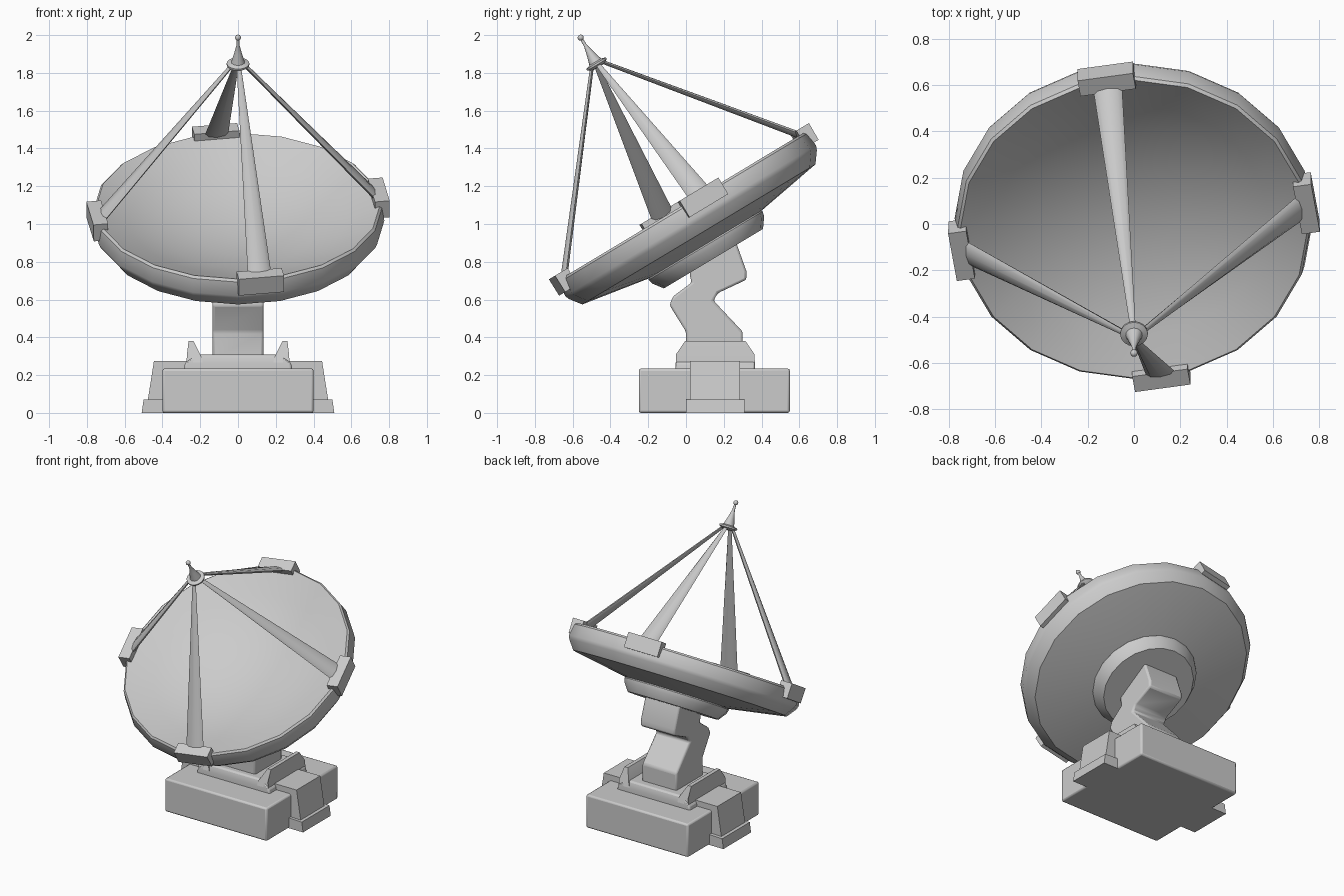
import bpy, bmesh, math
from mathutils import Matrix, Vector

if "Cube" in bpy.data.objects:
    bpy.data.objects.remove(bpy.data.objects["Cube"])

# Dish frame: local z is the dish axis, origin at the rim centre
DISH = Matrix.Translation((0, -0.022, 1.095)) @ Matrix.Rotation(math.radians(31), 4, 'X')


def finish(name, bm, matrix=None, bevel=0, angle=35):
    bmesh.ops.recalc_face_normals(bm, faces=bm.faces)
    me = bpy.data.meshes.new(name)
    bm.to_mesh(me)
    bm.free()
    ob = bpy.data.objects.new(name, me)
    bpy.context.collection.objects.link(ob)
    if matrix:
        ob.matrix_world = matrix
    if bevel:
        mod = ob.modifiers.new("bevel", 'BEVEL')
        mod.width, mod.segments, mod.limit_method = bevel, 2, 'ANGLE'
    bpy.ops.object.select_all(action='DESELECT')
    ob.select_set(True)
    bpy.context.view_layer.objects.active = ob
    bpy.ops.object.shade_smooth_by_angle(angle=math.radians(angle))
    return ob


def lathe(name, profile, sides, matrix):
    """Spin (radius, height) points around z; radius 0 makes a pole."""
    bm = bmesh.new()
    rings = []
    for r, z in profile:
        n = sides if r > 0 else 1
        rings.append([bm.verts.new((r * math.cos(math.tau * i / sides),
                                    r * math.sin(math.tau * i / sides), z)) for i in range(n)])
    for a, b in zip(rings, rings[1:]):
        for i in range(sides):
            j = (i + 1) % sides
            loop = [a[i % len(a)], a[j % len(a)], b[j % len(b)], b[i % len(b)]]
            bm.faces.new(list(dict.fromkeys(loop)))
    return finish(name, bm, matrix)


def loft(name, sections, matrix=None, bevel=0, angle=35):
    """Skin a closed solid through matching point loops."""
    bm = bmesh.new()
    loops = [[bm.verts.new(p) for p in s] for s in sections]
    n = len(loops[0])
    for a, b in zip(loops, loops[1:]):
        for i in range(n):
            j = (i + 1) % n
            bm.faces.new((a[i], a[j], b[j], b[i]))
    bm.faces.new(loops[0])
    bm.faces.new(loops[-1])
    return finish(name, bm, matrix, bevel, angle)


def rect(x0, x1, y0, y1, z):
    return [(x0, y0, z), (x1, y0, z), (x1, y1, z), (x0, y1, z)]


# Base block and stepped plate
loft("base_block", [rect(-.4, .4, -.25, .55, 0), rect(-.4, .4, -.25, .55, .235)], bevel=.012)
loft("turntable_plate", [rect(-.29, .29, -.055, .365, .22), rect(-.28, .28, -.055, .365, .265),
                         rect(-.22, .22, -.04, .35, .31)], bevel=.01)

# Side brackets, feet and upright lugs
for side, s in (("left", -1), ("right", 1)):
    loft(side + "_bracket", [[(s * x, y, z) for x, z in
         ((.25, .02), (.485, .02), (.445, .275), (.25, .275))] for y in (.02, .285)])
    loft(side + "_foot", [[(s * x, y, z) for x, z in
         ((.36, 0), (.51, 0), (.50, .07), (.36, .075))] for y in (0, .31)])
    loft(side + "_lug", [[(s * x, .155 + t * w, z) for x, z, w in
         ((.18, .24, .21), (.275, .24, .21), (.27, .31, .208), (.262, .38, .16),
          (.235, .38, .16), (.195, .30, .208))] for t in (-1, 1)])

# Zigzag pedestal arm, profile in the y-z plane
arm = [(0, .28), (0, .43), (-.087, .57), (-.07, .615), (.03, .69), (.02, .73), (.02, .82),
       (.24, .97), (.27, .89), (.32, .75), (.32, .705), (.17, .635), (.145, .595), (.30, .43), (.30, .28)]
loft("pedestal_arm", [[(x, y, z) for y, z in arm] for x in (-.135, .135)], bevel=.012)

# Dish shell with rim, and hub behind it
lathe("dish", [(0, -.20), (.2, -.187), (.4, -.145), (.58, -.08), (.732, -.008), (.75, 0), (.762, -.012),
               (.775, -.09), (.765, -.115), (.72, -.175), (.35, -.238), (0, -.25)], 20, DISH)
lathe("dish_hub", [(0, -.22), (.335, -.22), (.352, -.245), (.345, -.272), (.306, -.325), (0, -.325)], 20, DISH)

# Four tapered struts with clamps on the rim
for k, where in enumerate(("right", "back", "left", "front")):
    spin = DISH @ Matrix.Rotation(math.radians(9 + 90 * k), 4, 'Z')
    loft(where + "_clamp", [rect(.715, .792, -.121, .121, -.072), rect(.715, .794, -.121, .121, .03)], spin)
    a, b = Vector((.745, 0, -.01)), Vector((.03, 0, .875))
    out = Vector((b.z - a.z, 0, a.x - b.x)).normalized()
    sections = []
    for p, w, t in ((a, .064, .018), (b, .012, .010)):
        sections.append([p + out * t * math.sin(q) + Vector((0, w * math.cos(q), 0))
                         for q in (math.tau * i / 8 for i in range(8))])
    loft(where + "_strut", sections, spin, angle=50)

# Feed at the focus: collar, spike and ball tip
lathe("feed_collar", [(0, .855), (.04, .86), (.06, .872), (.06, .882), (.036, .89), (.02, .945),
                      (.009, .99), (.007, 1.04), (0, 1.04)], 16, DISH)
lathe("feed_ball", [(max(0, .016 * math.sin(math.pi * i / 8)) if 0 < i < 8 else 0,
                     1.04 - .016 * math.cos(math.pi * i / 8)) for i in range(9)], 12, DISH)
